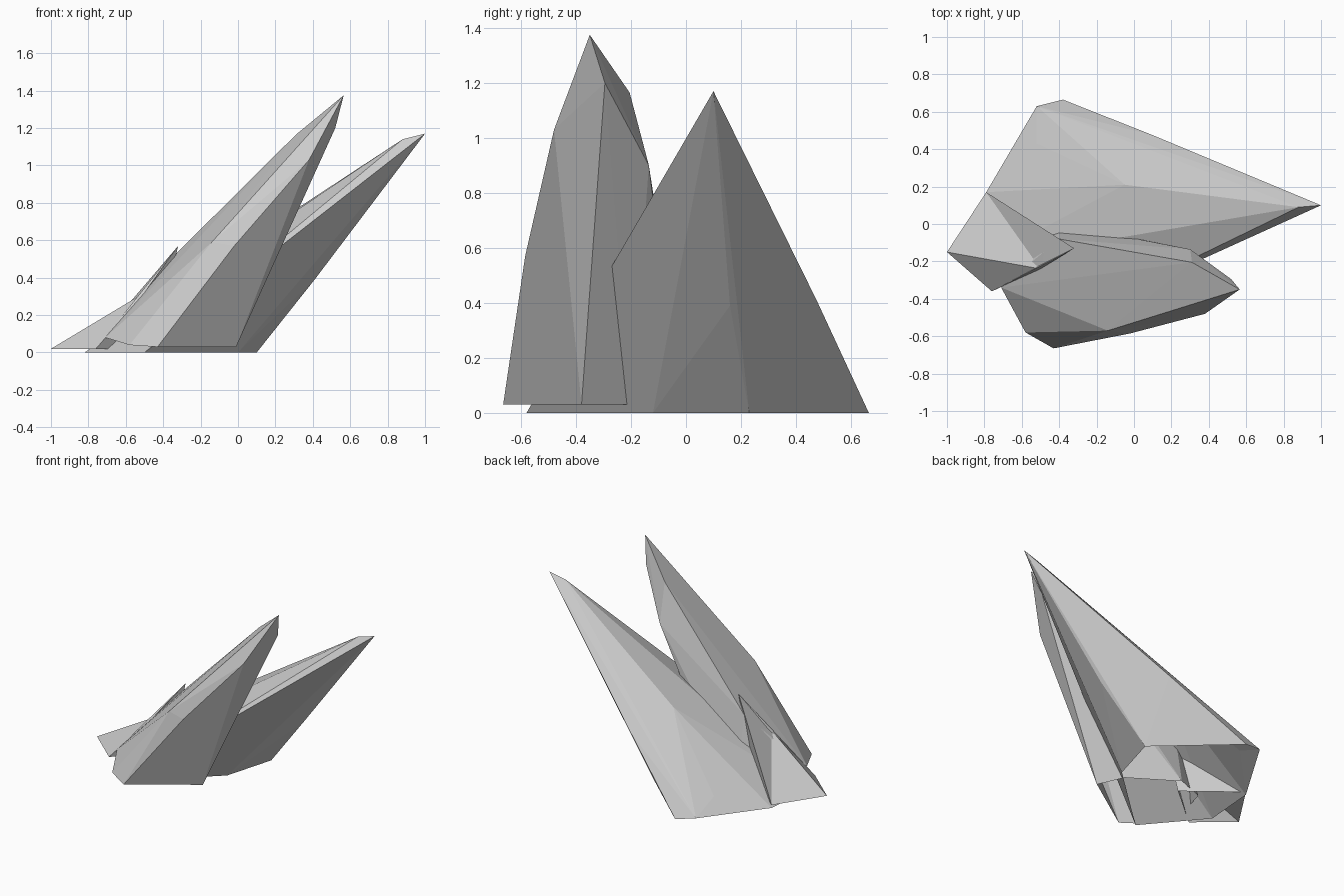
import bpy
import bmesh

cube = bpy.data.objects.get("Cube")
if cube:
    bpy.data.objects.remove(cube, do_unlink=True)

stone = bpy.data.materials.new("grey_stone")
stone.use_nodes = True
grey = (0.6, 0.6, 0.6, 1)
stone.diffuse_color = grey
stone.node_tree.nodes["Principled BSDF"].inputs["Base Color"].default_value = grey


def finish(name, bm):
    """Turn the faces outward and place the part in the scene."""
    bmesh.ops.recalc_face_normals(bm, faces=bm.faces[:])
    mesh = bpy.data.meshes.new(name)
    bm.to_mesh(mesh)
    bm.free()
    mesh.materials.append(stone)
    bpy.context.collection.objects.link(bpy.data.objects.new(name, mesh))


def shard(name, corners, base_top):
    """Faceted leaning rock wrapped around a few corners, open underneath."""
    bm = bmesh.new()
    for corner in corners:
        bm.verts.new(corner)
    hull = bmesh.ops.convex_hull(bm, input=bm.verts[:])
    loose = {v for v in hull["geom_interior"] + hull["geom_unused"]
             if isinstance(v, bmesh.types.BMVert)}
    bmesh.ops.delete(bm, geom=list(loose), context="VERTS")
    under = [f for f in bm.faces if max(v.co.z for v in f.verts) <= base_top]
    bmesh.ops.delete(bm, geom=under, context="FACES_ONLY")
    finish(name, bm)


# Wide shard at the back: base corners, then the body
shard("back_shard", [
    (0.10, 0.23, 0), (-0.38, 0.665, 0), (-0.52, 0.63, 0.03), (-0.79, 0.17, 0),
    (-0.82, -0.2, 0), (-0.5, -0.58, 0), (0, -0.12, 0),
    (1, 0.10, 1.17), (0.88, 0.09, 1.14), (0.22, -0.24, 0.54),
    (0.41, 0.16, 0.39), (0.33, 0, 0.42), (0.1, 0.475, 0.41),
    (-0.05, 0.21, 0.53), (-0.48, 0.11, 0.21), (-0.52, 0.43, 0.11)], 0.04)

# Tall narrow shard at the front: base corners, then the body
shard("front_shard", [
    (-0.01, -0.38, 0.03), (-0.43, -0.665, 0.03), (-0.58, -0.58, 0.04),
    (-0.71, -0.34, 0.08), (-0.62, -0.1, 0.05), (-0.4, 0, 0.03),
    (-0.09, -0.2, 0.03),
    (0.565, -0.35, 1.375), (0.52, -0.295, 1.2), (0.31, -0.205, 1.165),
    (0.3, -0.135, 0.9), (0.05, -0.085, 0.49), (-0.4, -0.08, 0.46),
    (0.38, -0.48, 1.03), (-0.02, -0.585, 0.57), (-0.14, -0.57, 0.59)], 0.09)

# Small creased splinter at the side
bm = bmesh.new()
left, front, back, inner, tip, crease = [bm.verts.new(c) for c in (
    (-1, -0.15, 0.02), (-0.76, -0.36, 0.02), (-0.79, 0.17, 0.02),
    (-0.45, -0.1, 0.02), (-0.32, -0.13, 0.57), (-0.5, -0.24, 0.32))]
for face in ((left, back, crease), (back, tip, crease), (left, crease, front),
             (front, crease, tip), (front, tip, inner), (back, inner, tip)):
    bm.faces.new(face)
finish("side_splinter", bm)
